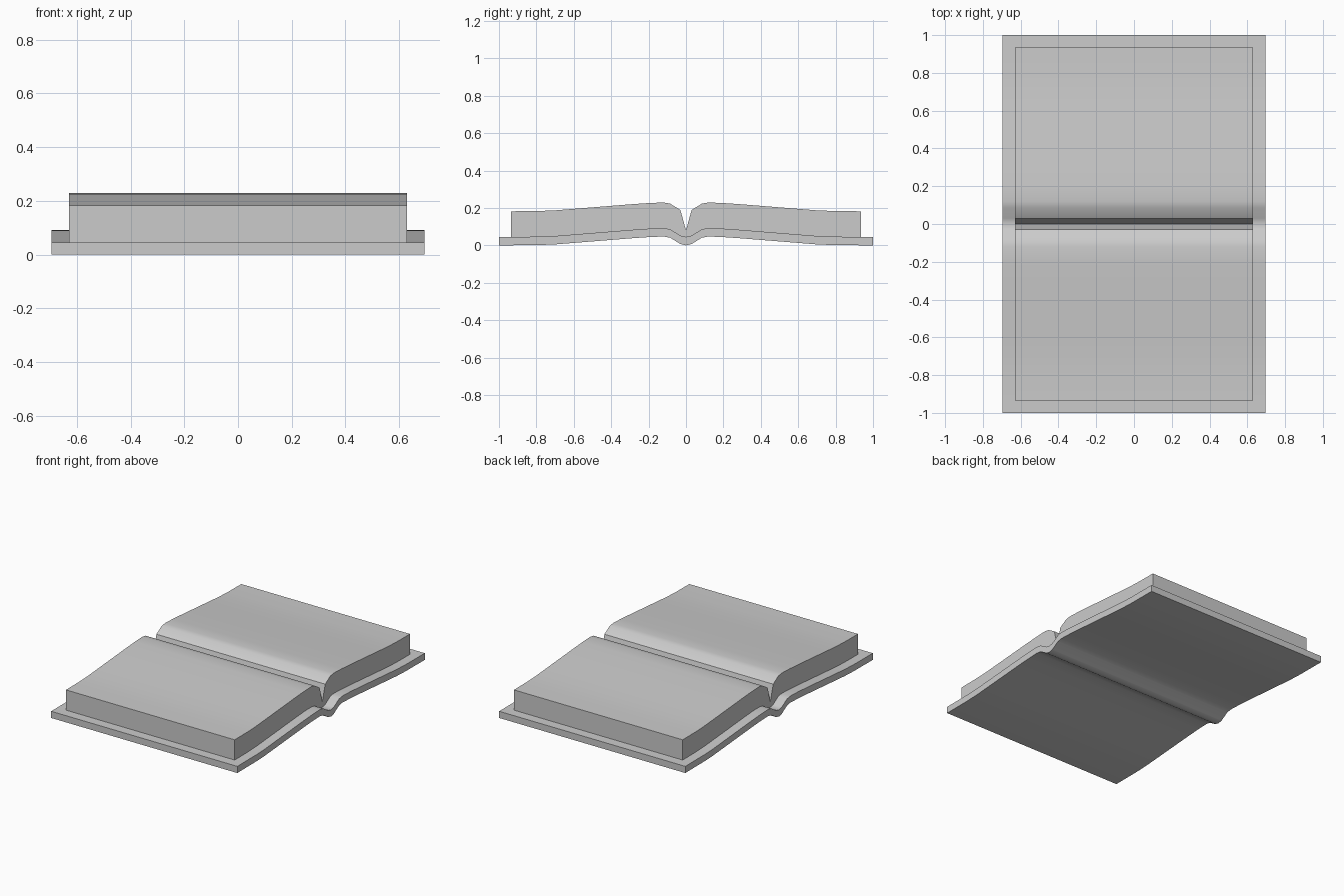
import bpy, bmesh, math

if "Cube" in bpy.data.objects:
    bpy.data.objects.remove(bpy.data.objects["Cube"])

# Half profile of the open-book curve: (distance from spine, rise)
CURVE = [(0.0, 0.0), (0.03, 0.007), (0.085, 0.041), (0.12, 0.047), (0.2, 0.044),
         (0.3, 0.037), (0.4, 0.029), (0.5, 0.021), (0.6, 0.013), (0.7, 0.005),
         (0.8, 0.001)]


def slab(name, half_x, half_y, bottom, top, groove=None):
    """Sweep the mirrored curve along x, filled from bottom to top offset."""
    half = CURVE + [(half_y, 0.0)]
    prof = [(-y, z) for y, z in reversed(half[1:])] + half
    bm = bmesh.new()
    rows = []
    for y, z in prof:
        zt = groove if (groove is not None and y == 0) else z + top
        rows.append([bm.verts.new(p) for p in (
            (-half_x, y, z + bottom), (half_x, y, z + bottom),
            (half_x, y, zt), (-half_x, y, zt))])
    for a, b in zip(rows, rows[1:]):
        for i in range(4):
            j = (i + 1) % 4
            bm.faces.new((a[i], a[j], b[j], b[i]))
    bm.faces.new(rows[0])
    bm.faces.new(rows[-1])
    bmesh.ops.recalc_face_normals(bm, faces=bm.faces)
    mesh = bpy.data.meshes.new(name)
    bm.to_mesh(mesh)
    bm.free()
    obj = bpy.data.objects.new(name, mesh)
    bpy.context.collection.objects.link(obj)
    bpy.ops.object.select_all(action='DESELECT')
    obj.select_set(True)
    bpy.context.view_layer.objects.active = obj
    bpy.ops.object.shade_smooth_by_angle(angle=math.radians(30))
    return obj


# Cover boards with spine
slab("cover", 0.695, 1.0, 0.0, 0.045)
# Page block with centre groove
slab("pages", 0.63, 0.935, 0.045, 0.182, groove=0.08)
